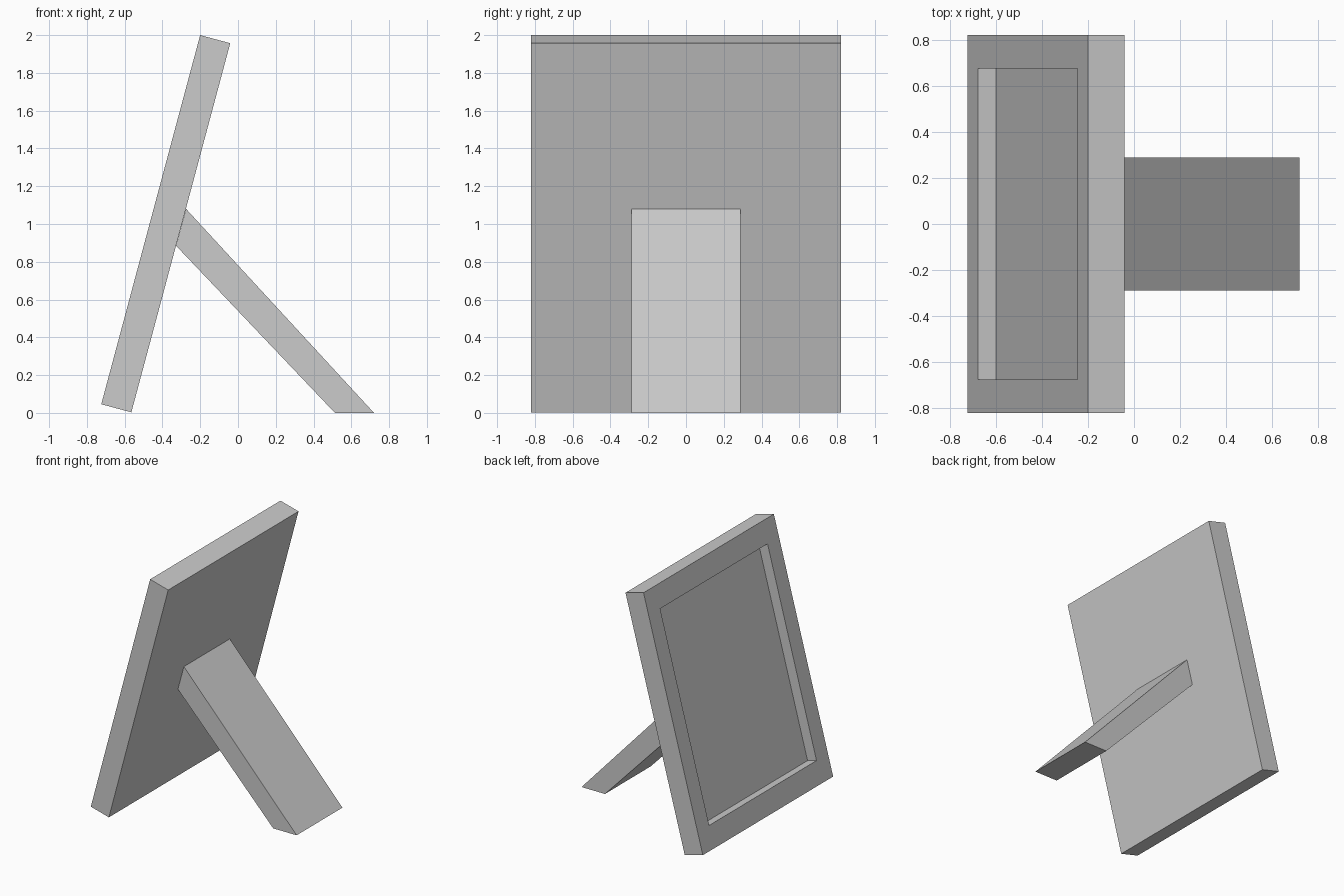
import bpy, bmesh
from math import radians
from mathutils import Vector

if "Cube" in bpy.data.objects:
    bpy.data.objects.remove(bpy.data.objects["Cube"])

# Main dimensions
THICK, WIDTH, LENGTH = 0.165, 1.643, 2.023
OPEN_Y, OPEN_Z, DEPTH = 0.677, LENGTH / 2 - 0.176, 0.082


def add_object(name, bm):
    bmesh.ops.recalc_face_normals(bm, faces=bm.faces)
    mesh = bpy.data.meshes.new(name)
    bm.to_mesh(mesh)
    bm.free()
    obj = bpy.data.objects.new(name, mesh)
    bpy.context.collection.objects.link(obj)
    return obj


# Picture frame: slab with a recessed panel, leaning back 15 degrees
bm = bmesh.new()
bmesh.ops.create_cube(bm, size=1)
bmesh.ops.scale(bm, vec=(THICK, WIDTH, LENGTH), verts=bm.verts)
panel = min(bm.faces, key=lambda f: f.calc_center_median().x)
bmesh.ops.inset_region(bm, faces=[panel], thickness=0.14)
for v in panel.verts:
    v.co.y = OPEN_Y if v.co.y > 0 else -OPEN_Y
    v.co.z = OPEN_Z if v.co.z > 0 else -OPEN_Z
panel = bmesh.ops.extrude_discrete_faces(bm, faces=[panel])["faces"][0]
bmesh.ops.translate(bm, vec=(DEPTH, 0, 0), verts=panel.verts)
frame = add_object("picture_frame", bm)
frame.location = (-0.3825, 0, 1.0015)
frame.rotation_euler.y = radians(15)

# Rear support leg: side profile extruded across its width
bm = bmesh.new()
profile = [(-0.275, 1.08), (-0.328, 0.885), (0.513, 0), (0.72, 0)]
side = bm.faces.new([bm.verts.new((x, -0.289, z)) for x, z in profile])
ext = bmesh.ops.extrude_face_region(bm, geom=[side])["geom"]
bmesh.ops.translate(bm, vec=Vector((0, 0.578, 0)),
                    verts=[g for g in ext if isinstance(g, bmesh.types.BMVert)])
add_object("support_leg", bm)
